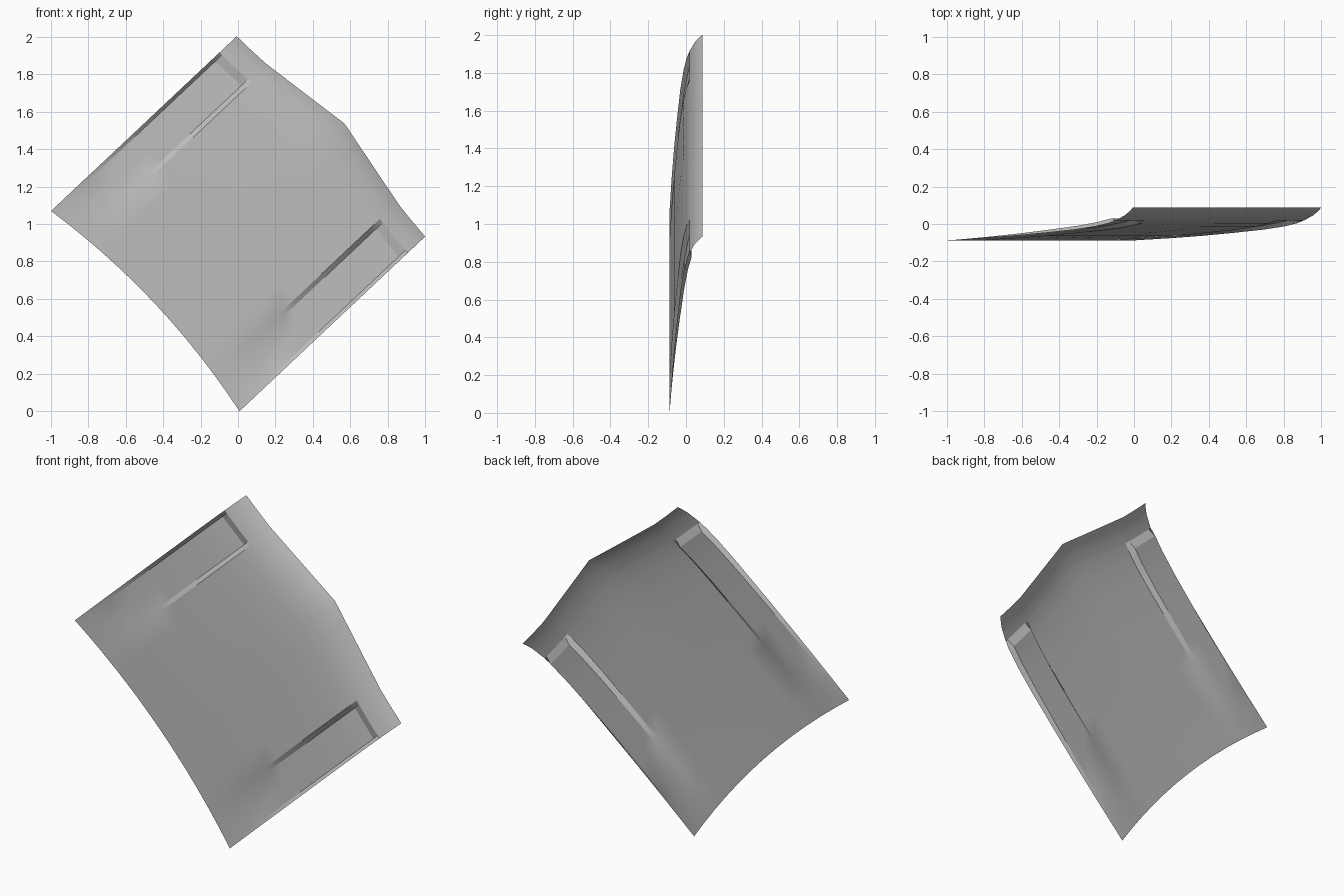
import bpy
import bmesh

default = bpy.data.objects.get("Cube")
if default:
    bpy.data.objects.remove(default, do_unlink=True)

HALF = 0.734          # half width of the panel
LIP, FLOOR = 0.905, 0.87   # front end of the side recesses
DEPTH = 0.026

# Side profile: fraction of length -> depth
PROFILE = [(0, -.087), (.2, -.075), (.36, -.063), (.52, -.048), (.69, -.03),
           (.8, -.013), (.87, .004), (.91, .02), (.96, .048), (.985, .07), (1, .087)]
# Front edge: distance from centreline -> length
NOSE = [(0, 1.461), (.3, 1.411), (.546, 1.371), (HALF, 1.361)]


def lerp_table(table, x):
    for (x0, y0), (x1, y1) in zip(table, table[1:]):
        if x <= x1:
            return y0 + (y1 - y0) * (x - x0) / (x1 - x0)
    return table[-1][1]


def recess(t, side):
    """Side pocket that fades out to the rear and has walls on three sides."""
    if not (.51 < side < .72) or t > FLOOR + .001:
        return 0
    return DEPTH * t / FLOOR


def surface_point(t, v):
    side = abs(v)
    rear = .065 * (1 - (side / HALF) ** 2)
    u = rear + (lerp_table(NOSE, side) - rear) * t
    y = lerp_table(PROFILE, t) + recess(t, side)
    # The panel stands diagonally on one corner
    return (-.495 + .728 * u - .685 * v, y, .535 + .685 * u + .728 * v)


rows = sorted({t for t, _ in PROFILE} | {.1, .44, .6, .75, .84, LIP, .935})
half_cols = [.12, .25, .38, .5, .525, .62, .715, HALF]
cols = [-v for v in reversed(half_cols)] + [0] + half_cols

# Curved sheet
bm = bmesh.new()
grid = [[bm.verts.new(surface_point(t, v)) for v in cols] for t in rows]
for a, b in zip(grid, grid[1:]):
    for j in range(len(cols) - 1):
        bm.faces.new((a[j], b[j], b[j + 1], a[j + 1]))
mesh = bpy.data.meshes.new("hood_panel")
bm.to_mesh(mesh)
bm.free()
panel = bpy.data.objects.new("hood_panel", mesh)
bpy.context.collection.objects.link(panel)

# Plain grey paint
paint = bpy.data.materials.new("grey_paint")
paint.use_nodes = True
grey = (.5, .5, .5, 1)
paint.diffuse_color = grey
paint.node_tree.nodes["Principled BSDF"].inputs["Base Color"].default_value = grey
mesh.materials.append(paint)

bpy.ops.object.select_all(action='DESELECT')
panel.select_set(True)
bpy.context.view_layer.objects.active = panel
bpy.ops.object.shade_smooth_by_angle(angle=.4)
